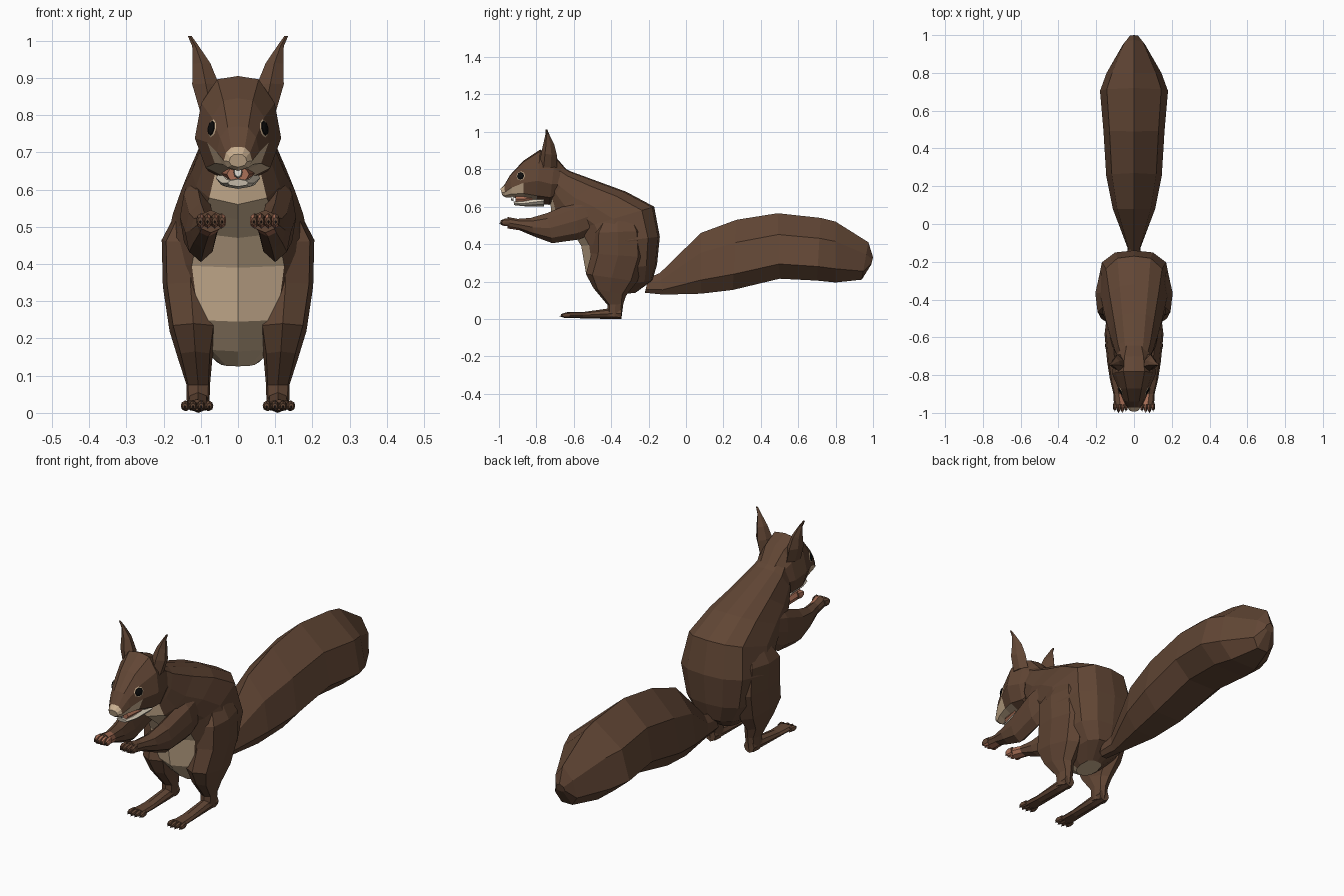
import bpy
import bmesh
from mathutils import Vector
from mathutils.bvhtree import BVHTree

cube = bpy.data.objects.get("Cube")
if cube:
    bpy.data.objects.remove(cube, do_unlink=True)


def material(name, r, g, b):
    mat = bpy.data.materials.new(name)
    mat.use_nodes = True
    mat.diffuse_color = (r, g, b, 1)
    shader = next(n for n in mat.node_tree.nodes if n.type == "BSDF_PRINCIPLED")
    shader.inputs["Base Color"].default_value = (r, g, b, 1)
    shader.inputs["Roughness"].default_value = 0.9
    return mat


fur = material("brown fur", 0.12, 0.061, 0.035)
cream = material("cream fur", 0.6, 0.44, 0.285)
chin_white = material("pale chin fur", 0.68, 0.6, 0.48)
skin = material("paw skin", 0.4, 0.16, 0.095)
black = material("eye black", 0.004, 0.004, 0.004)
claw_dark = material("claw dark", 0.02, 0.013, 0.01)
tooth_white = material("tooth white", 0.75, 0.72, 0.65)

# Half cross-sections: (sideways, along the ring's line), mirrored when lofted
BODY = [(0, 1), (.5, .95), (.85, .7), (1, 0), (.9, -.45), (.62, -.8), (0, -1)]
HEAD = [(0, 1), (.48, .94), (.85, .5), (1, -.15), (.75, -.7), (0, -1)]
TAIL = [(0, 1), (.8, .35), (1, -.55), (.5, -1)]
LIMB = [(0, 1), (.75, .65), (1, 0), (.75, -.65), (0, -1)]
LEG = [(0, 1), (.7, .75), (1, 0), (.85, -.75), (0, -1)]
EAR = [(0, 1), (.8, .3), (1, -.5), (0, -1)]
DIAMOND = [(0, 1), (1, 0), (0, -1)]


def add_object(name, bm, mats, rule=None):
    bmesh.ops.recalc_face_normals(bm, faces=bm.faces[:])
    bm.normal_update()
    if rule:
        for face in bm.faces:
            face.material_index = int(rule(face.calc_center_median(), face.normal))
    mesh = bpy.data.meshes.new(name)
    bm.to_mesh(mesh)
    bm.free()
    for mat in mats:
        mesh.materials.append(mat)
    obj = bpy.data.objects.new(name, mesh)
    bpy.context.collection.objects.link(obj)
    return obj


def loft(name, rings, half, mats=(fur,), rule=None, side=1):
    """Skin rings given as (y, z of low end, y, z of high end, half width, centre x)."""
    section = half + [(-s, t) for s, t in reversed(half) if s]
    bm = bmesh.new()
    loops = []
    for y0, z0, y1, z1, w, *cx in rings:
        x = cx[0] if cx else 0
        low, high = Vector((0, y0, z0)), Vector((0, y1, z1))
        loop = []
        for s, t in section:
            p = low.lerp(high, (t + 1) / 2)
            loop.append(bm.verts.new((side * (x + s * w), p.y, p.z)))
        loops.append(loop)
    count = len(section)
    for a, b in zip(loops, loops[1:]):
        for i in range(count):
            j = (i + 1) % count
            bm.faces.new((a[i], a[j], b[j], b[i]))
    bm.faces.new(loops[0])
    bm.faces.new(loops[-1])
    return add_object(name, bm, mats, rule)


# Torso, with a cream strip down the chest and belly
loft("body", [
    (-.4, .125, -.27, .14, .05), (-.46, .165, -.18, .205, .115),
    (-.535, .245, -.155, .29, .17), (-.56, .39, -.14, .44, .2),
    (-.61, .47, -.17, .6, .175), (-.67, .52, -.32, .68, .152),
    (-.72, .56, -.47, .735, .125), (-.725, .625, -.62, .79, .1),
    (-.73, .67, -.69, .83, .08),
], BODY, (fur, cream), lambda c, n: abs(c.x) < .066 and n.y < -.1 or n.z < -.95)

# Bushy tail
loft("tail", [
    (-.22, .14, -.2, .22, .03), (-.12, .13, -.14, .245, .035),
    (.08, .135, .08, .46, .112), (.25, .155, .27, .53, .147),
    (.5, .215, .49, .565, .162), (.7, .205, .72, .54, .18),
    (.8, .195, .8, .52, .145), (.94, .21, .975, .41, .06),
    (.99, .29, 1, .33, .025),
], TAIL)

# Head with a cream nose tip and cream under the muzzle
head = loft("head", [
    (-.66, .66, -.64, .8, .08), (-.73, .61, -.7, .87, .105),
    (-.8, .615, -.78, .905, .116), (-.87, .64, -.87, .845, .083),
    (-.93, .65, -.94, .77, .057), (-.965, .65, -.972, .715, .038),
    (-.982, .66, -.992, .695, .024),
], HEAD, (fur, cream), lambda c, n: c.y < -.966 or (c.y < -.82 and n.z < -.35))
head_surface = BVHTree.FromPolygons(
    [v.co for v in head.data.vertices], [tuple(p.vertices) for p in head.data.polygons])

# Mouth and lower jaw
loft("lower_jaw", [
    (-.76, .602, -.76, .66, .06), (-.86, .602, -.87, .634, .044),
    (-.918, .608, -.922, .628, .028)], LIMB, (chin_white,))
loft("mouth_inside", [
    (-.82, .622, -.82, .665, .045), (-.912, .62, -.912, .662, .03)], LIMB, (skin,))
loft("front_teeth", [
    (-.922, .63, -.922, .662, .012), (-.935, .634, -.935, .662, .01)],
    LIMB, (tooth_white,))


def eye_disc(name, spot, normal, radius, depth, mat):
    """A thin faceted lens lying on the head."""
    bm = bmesh.new()
    bmesh.ops.create_uvsphere(bm, u_segments=8, v_segments=6, radius=1)
    for v in bm.verts:
        v.co *= radius
        v.co.z *= depth / radius
    obj = add_object(name, bm, (mat,))
    obj.location = spot
    obj.rotation_euler = normal.to_track_quat("Z", "Y").to_euler()


def digits(name, x0, y, z, length, spread, thick, side, rule=None):
    """Four toes or fingers fanned across x, each tipped with a short claw."""
    for k in range(4):
        offset = (k - 1.5) * spread
        x, tip = x0 + offset, x0 + offset * 1.15
        mid, end = y - length / 2, y - length + abs(offset) * .4
        label = f"{name}_{k + 1}"
        loft(label, [
            (y, z - thick, y, z + thick, .011, x),
            (mid, z - thick, mid, z + thick, .011, tip),
            (end, z - thick * .6, end, z + thick * .5, .007, tip)],
            LIMB, (fur, skin), rule, side)
        loft(label + "_claw", [
            (end + .004, z - .004, end + .004, z + .005, .004, tip),
            (end - .008, z - .008, end - .008, z - .006, .001, tip)],
            DIAMOND, (claw_dark,), side=side)


for label, side in (("left", 1), ("right", -1)):
    def bare_palm(c, n):
        """True on the inner and under faces of the hand."""
        return c.y < -.89 and (n.x * side < -.3 or n.z < -.6)

    # Eye set on the surface of the head
    spot, normal, *_ = head_surface.find_nearest(Vector((side * .072, -.885, .765)))
    if normal.x * side < 0:
        normal = -normal
    eye_disc(label + "_eye_rim", spot, normal, .025, .004, cream)
    eye_disc(label + "_eye", spot, normal, .022, .009, black)

    # Pointed ear with a thin tuft
    loft(label + "_ear", [
        (-.785, .81, -.69, .81, .03, .072), (-.775, .885, -.69, .875, .036, .087),
        (-.762, .94, -.705, .935, .024, .098), (-.752, .985, -.73, .985, .009, .114),
        (-.75, 1.013, -.742, 1.013, .005, .13)], EAR, side=side)

    # Haunch running down to the ankle
    loft(label + "_leg", [
        (-.45, .54, -.28, .56, .045, .115), (-.5, .46, -.23, .47, .08, .125),
        (-.505, .35, -.22, .33, .074, .128), (-.535, .24, -.26, .2, .064, .12),
        (-.495, .165, -.32, .125, .046, .115), (-.42, .075, -.335, .08, .032, .107),
        (-.42, .02, -.345, .005, .03, .107)], LEG, side=side)

    # Long hind foot
    loft(label + "_foot", [
        (-.345, 0, -.345, .06, .028, .107), (-.42, 0, -.42, .055, .03, .107),
        (-.55, .003, -.55, .037, .032, .108), (-.635, .006, -.635, .036, .036, .11)],
        LIMB, side=side)
    digits(label + "_toe", .11, -.62, .019, .052, .019, .014, side)

    # Arm from the shoulder through the elbow to the palm
    loft(label + "_arm", [
        (-.46, .48, -.45, .66, .03, .11), (-.57, .425, -.6, .625, .043, .113),
        (-.715, .405, -.745, .565, .042, .1), (-.81, .44, -.83, .54, .037, .091),
        (-.89, .474, -.9, .535, .03, .08), (-.955, .484, -.955, .545, .033, .073)],
        LIMB, (fur, skin), bare_palm, side)
    digits(label + "_finger", .072, -.945, .516, .05, .017, .02, side, bare_palm)
